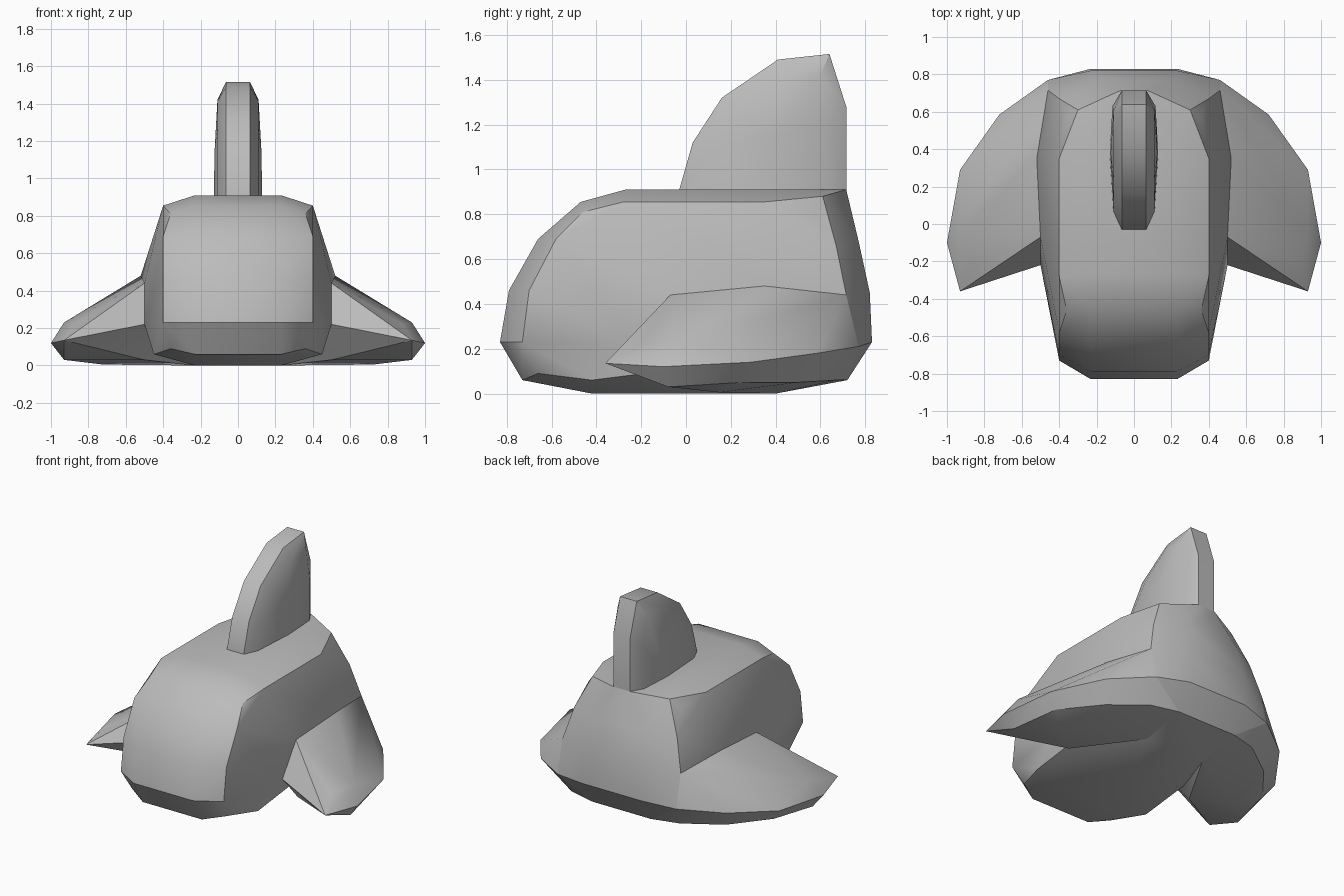
import bpy
import bmesh
from math import radians

if "Cube" in bpy.data.objects:
    bpy.data.objects.remove(bpy.data.objects["Cube"])

GREY = (0.5, 0.5, 0.5, 1)
grey = bpy.data.materials.new("plain grey")
grey.use_nodes = True
grey.diffuse_color = GREY
grey.node_tree.nodes["Principled BSDF"].inputs["Base Color"].default_value = GREY


def mirrored(points):
    return points + [(-x, y, z) for x, y, z in points]


def hull_part(name, points, angle=30):
    """Faceted convex solid wrapped round its corner points."""
    bm = bmesh.new()
    for p in points:
        bm.verts.new(p)
    found = bmesh.ops.convex_hull(bm, input=bm.verts[:])
    loose = {v for v in found["geom_interior"] + found["geom_unused"]
             if isinstance(v, bmesh.types.BMVert)}
    bmesh.ops.delete(bm, geom=list(loose), context="VERTS")
    bmesh.ops.dissolve_limit(bm, angle_limit=radians(1),
                             verts=bm.verts[:], edges=bm.edges[:])
    bmesh.ops.recalc_face_normals(bm, faces=bm.faces[:])
    mesh = bpy.data.meshes.new(name)
    bm.to_mesh(mesh)
    bm.free()
    mesh.materials.append(grey)
    obj = bpy.data.objects.new(name, mesh)
    bpy.context.collection.objects.link(obj)
    bpy.ops.object.select_all(action="DESELECT")
    obj.select_set(True)
    bpy.context.view_layer.objects.active = obj
    bpy.ops.object.shade_smooth_by_angle(angle=radians(angle))
    return obj


# Body: narrow centre strip, shoulder edge, bulging flanks, rear wall
strip = [(0.23, y, z) for y, z in [
    (-.83, .23), (-.79, .46), (-.66, .69), (-.47, .855), (-.27, .91),
    (.45, .91), (.82, .45), (.83, .23), (.72, .06), (.4, 0), (-.42, 0), (-.73, .06)]]
shoulder = [
    (.40, -.73, .23), (.40, -.70, .46), (.40, -.58, .69), (.36, -.46, .81),
    (.40, -.28, .855), (.40, .35, .855), (.36, .57, .81), (.40, .67, .66),
    (.46, .715, .44), (.36, -.66, .09)]
flank = [(.52, .35, .48), (.50, -.07, .44), (.50, -.22, .22),
         (.45, -.42, .225), (.45, -.42, .06)]
rear = [(.07, .715, .91), (.30, .61, .88), (.20, .77, .68), (.46, .77, .21)]
hull_part("body", mirrored(strip + shoulder + flank + rear))

# Side wings: swept skirt with a bevelled rim and a cut front face
wing = [
    (.23, .83, .23), (.46, .77, .21), (.72, .585, .18), (.93, .29, .14),
    (1.0, -.10, .12), (.93, -.36, .135),
    (.46, .715, .44), (.52, .35, .48), (.50, -.07, .44), (.50, -.22, .22),
    (.88, -.22, .22), (.93, -.04, .23),
    (.23, .72, .06), (.42, .67, .06), (.66, .50, .05), (.86, .25, .05),
    (.93, -.08, .03), (.50, -.05, .03), (.72, .15, .005), (.23, .40, 0)]
for side, sign in (("left", 1), ("right", -1)):
    hull_part(side + "_wing", [(sign * x, y, z) for x, y, z in wing])

# Upright fin: flat rim strip with gently swollen sides
rim = [(.065, y, z) for y, z in [
    (-.03, .88), (-.03, .91), (.03, 1.12), (.16, 1.32), (.41, 1.49),
    (.64, 1.515), (.715, 1.28), (.715, .88)]]
swell = [(.11, .06, .88), (.11, .12, 1.1), (.11, .24, 1.27), (.11, .43, 1.41),
         (.11, .60, 1.42), (.115, .63, 1.2), (.115, .63, .88),
         (.13, .38, .88), (.125, .38, 1.15)]
hull_part("top_fin", mirrored(rim + swell))
